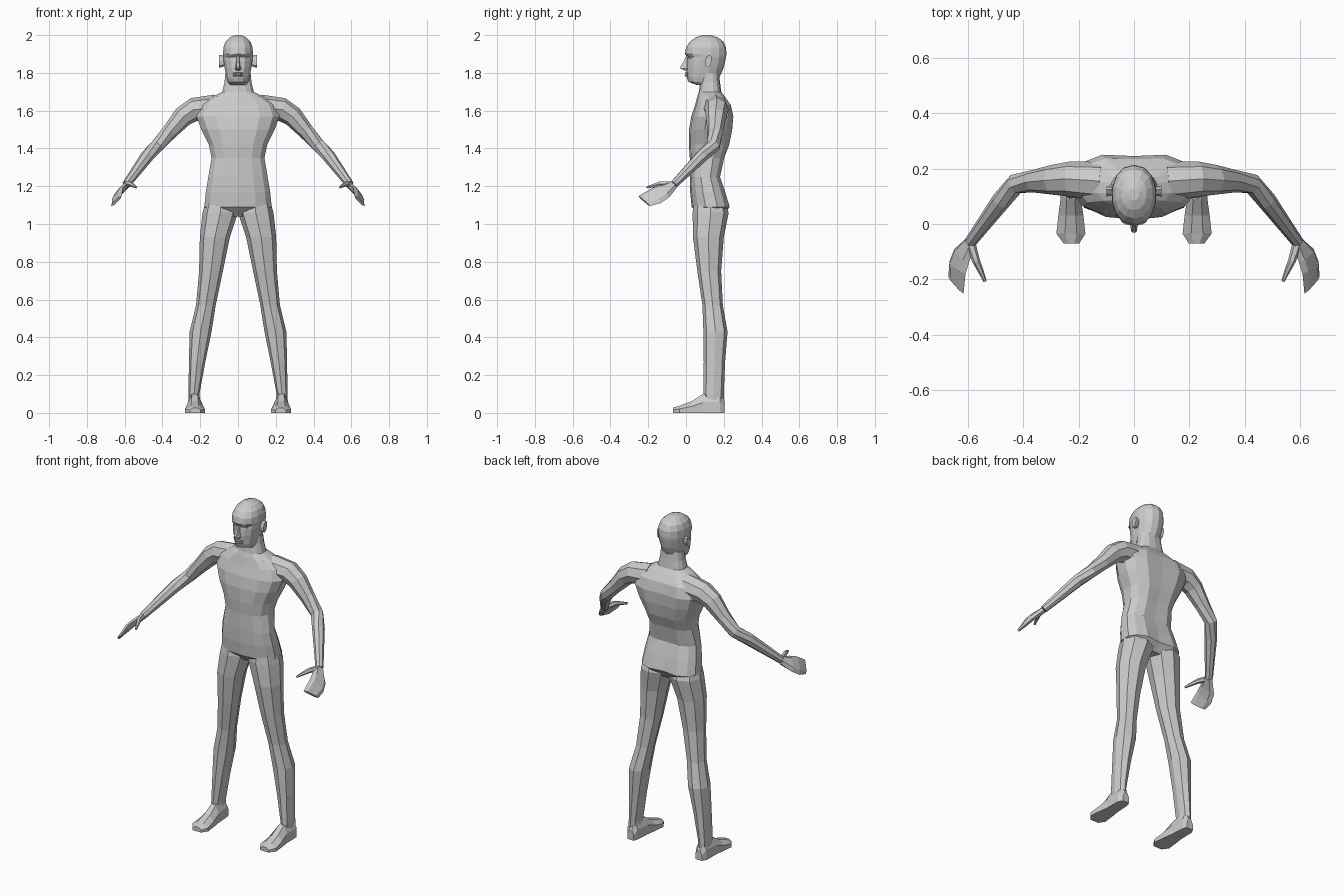
import bpy, bmesh, math
from mathutils import Vector

skin = bpy.data.materials.new("plain_grey")
skin.diffuse_color = (0.6, 0.6, 0.6, 1)


def spow(v, p):
    return math.copysign(abs(v) ** p, v)


def oval(z, x0, x1, yf, yb, n=12, p=0.8, groove=0.0):
    """Horizontal squared-off oval ring; groove pulls the spine point inward."""
    pts = []
    for i in range(n):
        a = 2 * math.pi * i / n
        s, c = spow(math.sin(a), p), spow(math.cos(a), p)
        y = (yf + yb) / 2 - c * (yb - yf) / 2
        if i == n // 2:
            y -= groove
        pts.append(Vector(((x0 + x1) / 2 + s * (x1 - x0) / 2, y, z)))
    return pts


def tube(path, n=6):
    """Rings of radius r around a path of (x, y, z, r)."""
    cs = [Vector(q[:3]) for q in path]
    rings = []
    for i, q in enumerate(path):
        t = (cs[min(i + 1, len(cs) - 1)] - cs[max(i - 1, 0)]).normalized()
        side = t.cross(Vector((0, 0, 1))).normalized()
        up = side.cross(t)
        rings.append([cs[i] + q[3] * (side * math.cos(a) + up * math.sin(a))
                      for a in (2 * math.pi * k / n for k in range(n))])
    return rings


def loft(name, rings, mirror=False):
    """Skin rings into a closed flat-shaded part."""
    bm = bmesh.new()
    vs = [[bm.verts.new(p) for p in r] for r in rings]
    n = len(vs[0])
    for a, b in zip(vs, vs[1:]):
        for i in range(n):
            j = (i + 1) % n
            bm.faces.new((a[i], a[j], b[j], b[i]))
    bm.faces.new(vs[0])
    bm.faces.new(vs[-1])
    bmesh.ops.recalc_face_normals(bm, faces=bm.faces)
    me = bpy.data.meshes.new(name)
    bm.to_mesh(me)
    bm.free()
    me.materials.append(skin)
    ob = bpy.data.objects.new(name, me)
    bpy.context.collection.objects.link(ob)
    if mirror:
        ob.modifiers.new("mirror", 'MIRROR')
    return ob


# torso and neck: z, half width, front y, back y, spine groove
torso = [(1.04, .09, .08, .19, 0), (1.09, .182, .03, .24, .02), (1.17, .174, .022, .215, .012),
         (1.25, .16, .02, .187, .008), (1.35, .143, .02, .21, .012), (1.42, .158, .015, .238, .012),
         (1.50, .198, .016, .254, .012), (1.57, .225, .028, .26, .014), (1.63, .205, .048, .245, .01),
         (1.675, .135, .06, .21, .005), (1.70, .085, .068, .187, 0), (1.75, .073, .075, .18, 0),
         (1.80, .068, .08, .175, 0)]
loft("torso", [oval(z, -w, w, f, b, 14, .8, g) for z, w, f, b, g in torso])

# legs: z, inner x, outer x, front y, back y
leg = [(1.14, .02, .165, .045, .2), (1.06, .0, .188, .035, .226), (.93, .043, .202, .037, .2),
       (.75, .08, .206, .06, .186), (.57, .118, .222, .087, .195), (.43, .14, .256, .092, .22),
       (.27, .173, .26, .094, .207), (.1, .204, .262, .092, .2), (.05, .2, .262, .1, .2)]
loft("leg", [oval(*r, n=8, p=.9) for r in leg], True)

# feet: y, inner x, outer x, top z
foot = [(.205, .207, .25, .06), (.18, .198, .265, .11), (.09, .192, .266, .1),
        (.03, .183, .274, .062), (-.035, .176, .281, .038), (-.07, .198, .255, .027)]
loft("foot", [[Vector(p) for p in ((a, y, 0), (b, y, 0), (b, y, h * .55), (b * .7 + a * .3, y, h),
                                   (a * .7 + b * .3, y, h), (a, y, h * .55))]
              for y, a, b, h in foot], True)

# arms: shoulder, deltoid, upper arm, elbow, forearm, wrist
loft("arm", tube([(.12, .155, 1.615, .07), (.235, .163, 1.605, .063), (.29, .16, 1.57, .055),
                  (.36, .155, 1.49, .042), (.428, .145, 1.415, .037), (.48, .085, 1.36, .035),
                  (.592, -.065, 1.208, .022)], 8), True)

# hands: index edge, little-finger edge, thickness
hand = [((.577, -.08, 1.218), (.605, -.05, 1.19), .016), ((.597, -.14, 1.205), (.65, -.09, 1.14), .015),
        ((.61, -.18, 1.19), (.668, -.135, 1.11), .013), ((.617, -.252, 1.147), (.672, -.19, 1.095), .007)]
rings = []
for a, b, t in hand:
    a, b = Vector(a), Vector(b)
    nrm = (b - a).cross(Vector((.05, -.15, -.07))).normalized() * t
    m1, m2 = a.lerp(b, .2), a.lerp(b, .8)
    rings.append([a, m1 + nrm, m2 + nrm, b, m2 - nrm, m1 - nrm])
loft("hand", rings, True)
loft("thumb", tube([(.59, -.075, 1.208, .018), (.571, -.135, 1.213, .014),
                    (.557, -.165, 1.205, .011), (.539, -.207, 1.194, .006)]), True)

# head: z, half width, front y, back y
head = [(1.735, .045, .06, .14), (1.753, .055, .012, .162), (1.775, .062, .004, .175),
        (1.80, .067, .004, .188), (1.83, .073, .002, .2), (1.865, .078, .004, .208),
        (1.885, .08, .008, .212), (1.90, .081, -.006, .214), (1.935, .079, .0, .212),
        (1.965, .068, .02, .198), (1.987, .046, .05, .17), (2.0, .018, .085, .13)]
loft("head", [oval(z, -w, w, f, b, 14, .92) for z, w, f, b in head])

# nose: z, half width, tip y
loft("nose", [[Vector((-w, .02, z)), Vector((-w * .5, y, z)), Vector((w * .5, y, z)), Vector((w, .02, z))]
              for z, w, y in ((1.89, .009, .0), (1.86, .012, -.012), (1.832, .015, -.03),
                              (1.822, .019, -.028), (1.813, .014, -.008))])

# lips: upper and lower wedges
for name, z in (("upper_lip", 1.797), ("lower_lip", 1.785)):
    loft(name, [[Vector((x, .03, z - .005)), Vector((x, y, z - .005)), Vector((x, y - .003, z)),
                 Vector((x, y, z + .005)), Vector((x, .03, z + .005))]
                for x, y in ((-.027, .012), (-.01, -.004), (.01, -.004), (.027, .012))])

# brows and eyelids
for name, z, h, d in (("brow", 1.899, .006, -.006), ("eyelid", 1.878, .006, .003)):
    loft(name, [[Vector((x, .04, z - h)), Vector((x, y + d, z - h * .6)),
                 Vector((x, y + d, z + h * .6)), Vector((x, .04, z + h))]
                for x, y in ((.014, .002), (.03, .004), (.047, .015))], True)

# ears
loft("ear", [[Vector((x, .118 + s * math.cos(a) * .018 + math.sin(a) * .006, 1.862 + s * math.sin(a) * .034))
              for a in (2 * math.pi * k / 8 for k in range(8))]
             for x, s in ((.068, .7), (.088, .95), (.1, 1), (.099, .6))], True)
